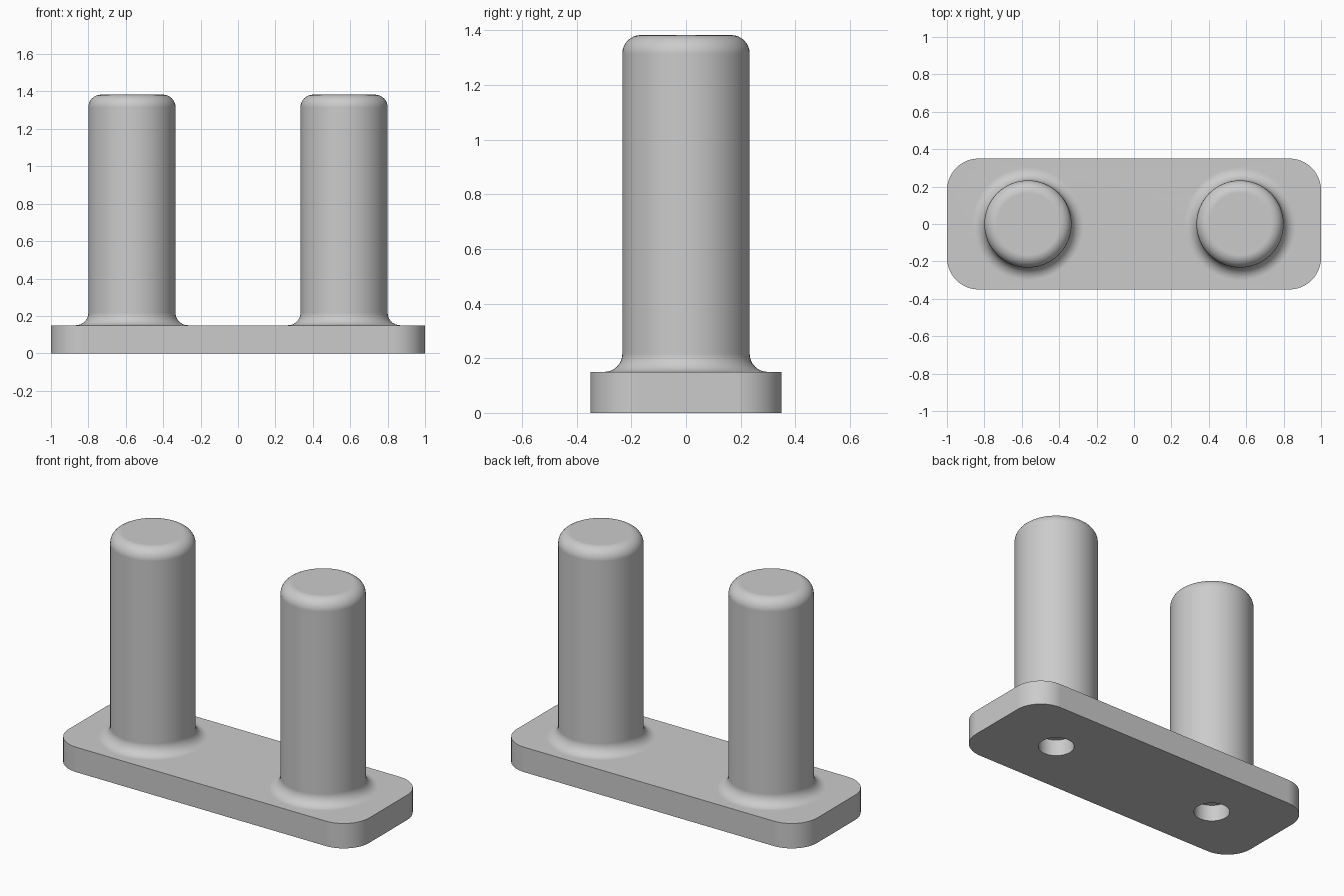
import bpy, bmesh
from math import sin, cos, pi

if "Cube" in bpy.data.objects:
    bpy.data.objects.remove(bpy.data.objects["Cube"])

HALF_X, HALF_Y, CORNER, THICK = 1.0, 0.35, 0.17, 0.15
PIN_X, PIN_R, TOP, FILLET = 0.567, 0.233, 1.383, 0.067
HOLE_R, HOLE_D = 0.1, 0.1
SEG, ARC = 64, 8

bm = bmesh.new()


def loop(points):
    verts = [bm.verts.new(p) for p in points]
    return verts


def circle(cx, r, z):
    return loop([(cx + r * cos(2 * pi * i / SEG), r * sin(2 * pi * i / SEG), z)
                 for i in range(SEG)])


def outline(z):
    pts = []
    for k, (sx, sy) in enumerate([(1, 1), (-1, 1), (-1, -1), (1, -1)]):
        for i in range(13):
            a = (k + i / 12) * pi / 2
            pts.append((sx * (HALF_X - CORNER) + CORNER * cos(a),
                        sy * (HALF_Y - CORNER) + CORNER * sin(a), z))
    return loop(pts)


def bridge(a, b):
    n = len(a)
    for i in range(n):
        bm.faces.new((a[i], a[(i + 1) % n], b[(i + 1) % n], b[i]))


def lathe(cx, profile):
    """Rings along a radius/height profile, closed at the last ring."""
    rings = [circle(cx, r, z) for r, z in profile]
    for a, b in zip(rings, rings[1:]):
        bridge(a, b)
    bm.faces.new(rings[-1])
    return rings[0]


def fill(loops):
    """Flat face with holes."""
    edges = []
    for vs in loops:
        for i in range(len(vs)):
            pair = (vs[i - 1], vs[i])
            edges.append(bm.edges.get(pair) or bm.edges.new(pair))
    bmesh.ops.triangle_fill(bm, use_beauty=True, edges=edges, normal=(0, 0, 1))


# Pin profile: concave foot fillet, shaft, rounded top
steps = [i / ARC * pi / 2 for i in range(ARC + 1)]
pin = [(PIN_R + FILLET * (1 - sin(a)), THICK + FILLET * (1 - cos(a))) for a in steps]
pin += [(PIN_R - FILLET * (1 - cos(a)), TOP - FILLET * (1 - sin(a))) for a in steps]
feet = [lathe(s * PIN_X, pin) for s in (-1, 1)]

# Blind holes in the underside
holes = [lathe(s * PIN_X, [(HOLE_R, 0), (HOLE_R, HOLE_D)]) for s in (-1, 1)]

# Rounded plate joined to the pins and holes
bottom, top = outline(0), outline(THICK)
bridge(bottom, top)
fill([top] + feet)
fill([bottom] + holes)

bmesh.ops.recalc_face_normals(bm, faces=bm.faces)
mesh = bpy.data.meshes.new("twin_pin_plate")
bm.to_mesh(mesh)
bm.free()
obj = bpy.data.objects.new("twin_pin_plate", mesh)
bpy.context.collection.objects.link(obj)
bpy.context.view_layer.objects.active = obj
obj.select_set(True)
bpy.ops.object.shade_smooth_by_angle(angle=pi / 6)
obj.modifiers.new("flat_face_normals", 'WEIGHTED_NORMAL').keep_sharp = True
